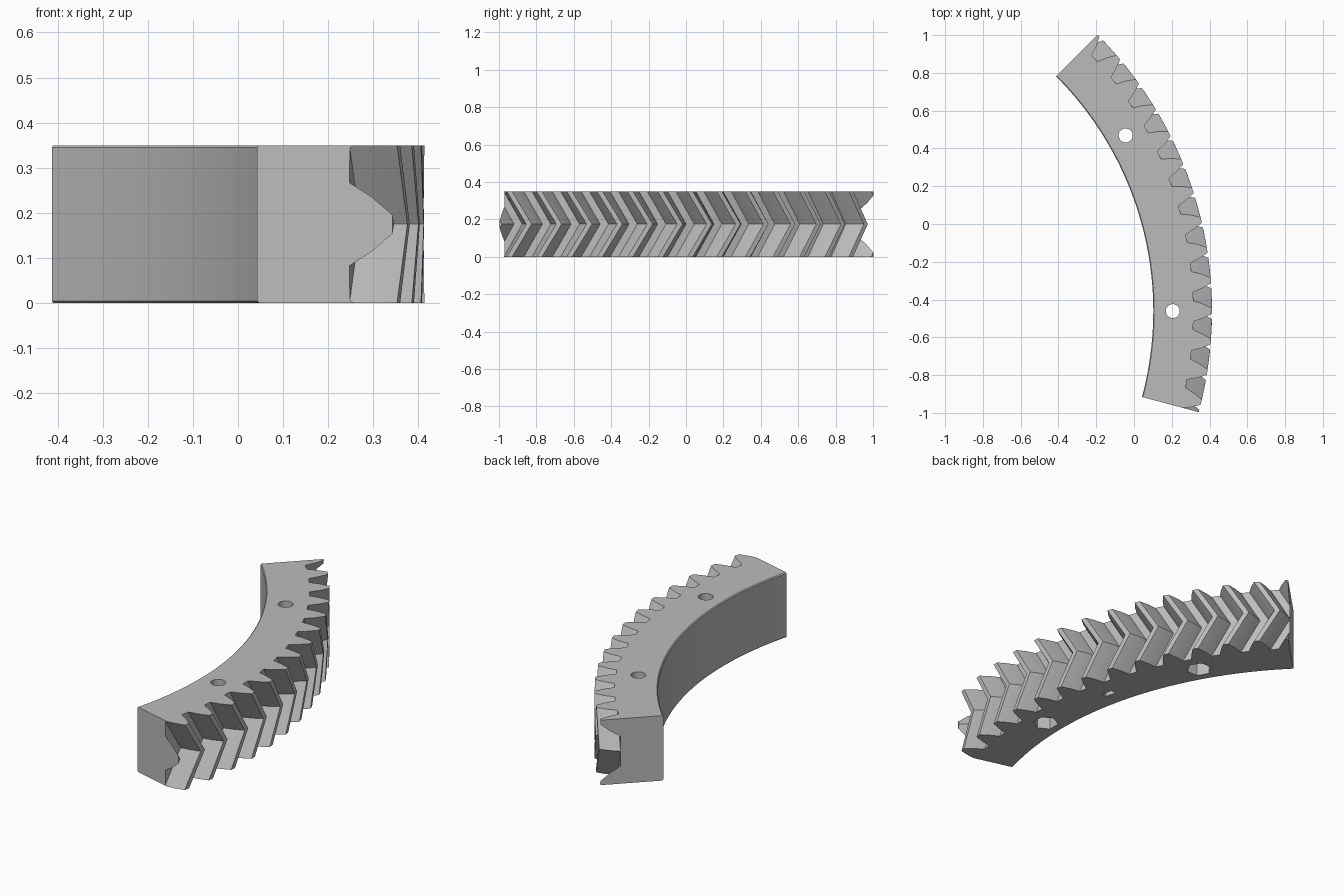
import bpy, bmesh
from math import sin, cos, radians
from mathutils import Matrix, Vector

cube = bpy.data.objects.get("Cube")
if cube:
    bpy.data.objects.remove(cube)

CENTRE = Vector((-1.655, -0.461, 0))
H, R_IN, R_ROOT, R_TIP, R_HOLE = 0.35, 1.757, 1.97, 2.068, 1.86
PITCH, TWIST, BEVEL = 4.5, 2.95, 0.005
START, END = -15, 45


def polar(r, deg, z=0.0):
    a = radians(deg)
    return CENTRE + Vector((r * cos(a), r * sin(a), z))


def new_object(name, bm):
    mesh = bpy.data.meshes.new(name)
    bm.to_mesh(mesh)
    bm.free()
    ob = bpy.data.objects.new(name, mesh)
    bpy.context.collection.objects.link(ob)
    return ob


# One tooth as (angle offset, radius), repeated past both ends of the sector
TOOTH = [(-1.6, R_ROOT), (-1.08, 2.02), (-0.4, R_TIP),
         (0.4, R_TIP), (1.08, 2.02), (1.6, R_ROOT)]
profile = [(n * PITCH + a, r) for n in range(-6, 14) for a, r in TOOTH]

# Herringbone body: the teeth shift with height, the inner wall stays put
bm = bmesh.new()
rings = []
for z in (0, BEVEL, H / 2, H - BEVEL, H):
    shift = TWIST * (1 - abs(z - H / 2) / (H / 2))
    r_in = R_IN + (BEVEL if z in (0, H) else 0)
    outer = [bm.verts.new(polar(r, a + shift, z)) for a, r in profile]
    inner = [bm.verts.new(polar(r_in, a, z)) for a, r in profile]
    rings.append((outer, inner))
count = len(profile)
for k in range(count - 1):
    for lo, hi in zip(rings, rings[1:]):
        bm.faces.new((lo[0][k], lo[0][k + 1], hi[0][k + 1], hi[0][k]))
        bm.faces.new((lo[1][k + 1], lo[1][k], hi[1][k], hi[1][k + 1]))
    for outer, inner in (rings[0], rings[-1]):
        bm.faces.new((outer[k], outer[k + 1], inner[k + 1], inner[k]))

# Trim both ends to radial planes and close them
for deg, side in ((START, -1), (END, 1)):
    a = radians(deg)
    bmesh.ops.bisect_plane(
        bm, geom=bm.verts[:] + bm.edges[:] + bm.faces[:], plane_co=CENTRE,
        plane_no=Vector((-sin(a), cos(a), 0)) * side, clear_outer=True)
bmesh.ops.holes_fill(bm, edges=[e for e in bm.edges if e.is_boundary], sides=0)
bmesh.ops.recalc_face_normals(bm, faces=bm.faces[:])
body = new_object("gear_segment", bm)


def cut(bm, deg):
    """Place a cutter at an angle on the bolt circle and subtract it."""
    bmesh.ops.transform(bm, verts=bm.verts[:], matrix=Matrix.Translation(
        polar(R_HOLE, deg)) @ Matrix.Rotation(radians(deg), 4, "Z"))
    cutter = new_object("cutter", bm)
    cutter.hide_render = True
    mod = body.modifiers.new("cut", "BOOLEAN")
    mod.operation, mod.solver, mod.object = "DIFFERENCE", "EXACT", cutter
    bpy.context.view_layer.objects.active = body
    bpy.ops.object.modifier_apply(modifier=mod.name)
    bpy.data.objects.remove(cutter)


def prism(sides, radius, depth):
    bm = bmesh.new()
    bmesh.ops.create_cone(bm, cap_ends=True, segments=sides,
                          radius1=radius, radius2=radius, depth=depth)
    return bm


# Bolt holes with hexagonal nut pockets underneath
for deg in (0, 30):
    cut(prism(32, 0.037, 3 * H), deg)
    cut(prism(6, 0.064, 0.14), deg)

# Small slot underneath, between the pockets
slot = bmesh.new()
bmesh.ops.create_cube(slot, size=1)
bmesh.ops.scale(slot, vec=(0.03, 0.06, 0.06), verts=slot.verts[:])
cut(slot, 13.7)

# Plain grey finish
grey = bpy.data.materials.new("grey")
grey.use_nodes = True
colour = (0.5, 0.5, 0.5, 1)
grey.diffuse_color = colour
grey.node_tree.nodes["Principled BSDF"].inputs["Base Color"].default_value = colour
body.data.materials.clear()
body.data.materials.append(grey)

bpy.ops.object.select_all(action="DESELECT")
body.select_set(True)
bpy.context.view_layer.objects.active = body
bpy.ops.object.shade_smooth_by_angle(angle=radians(20))
